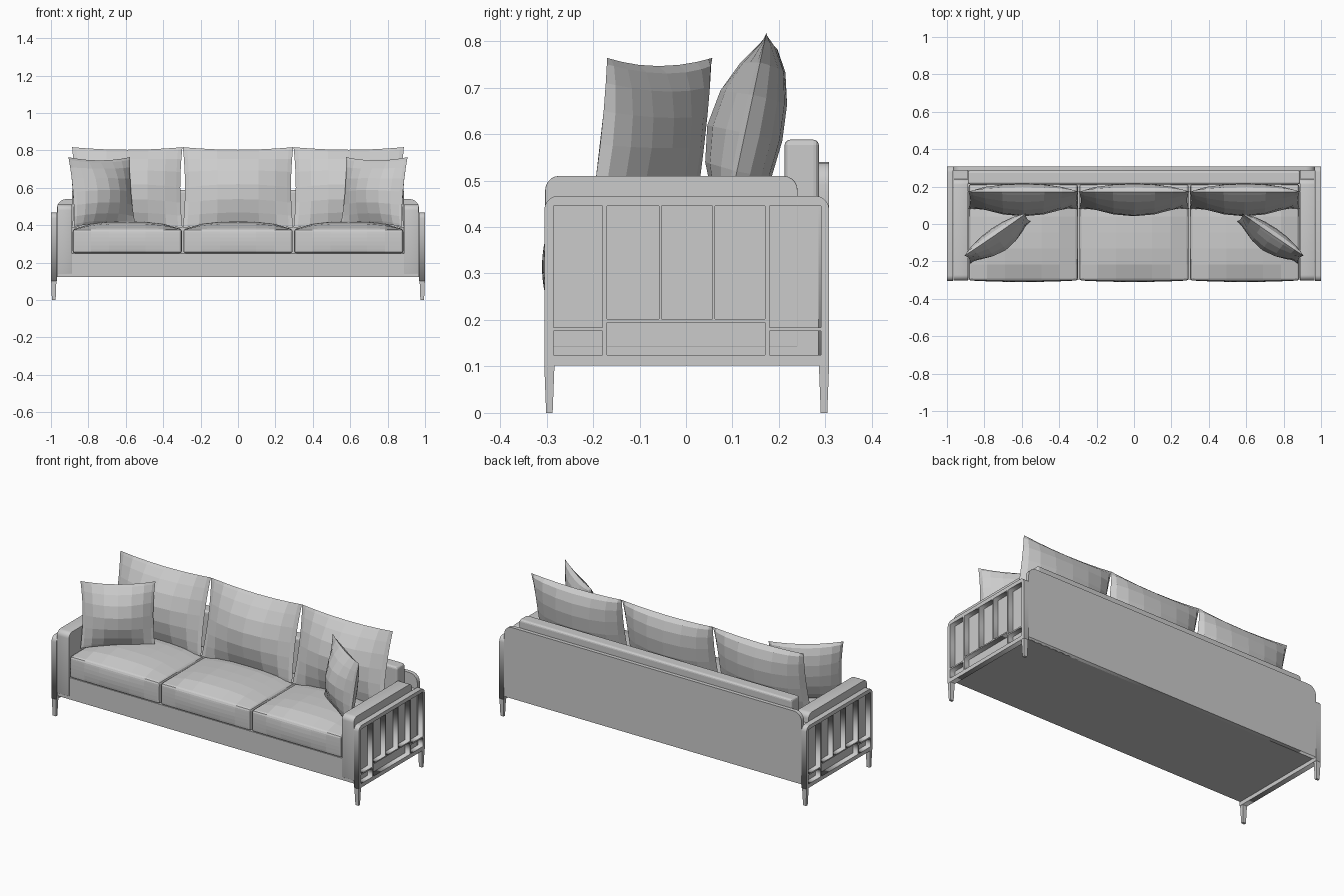
import bpy, bmesh, math
from mathutils import Matrix, Vector

cube = bpy.data.objects.get("Cube")
if cube:
    bpy.data.objects.remove(cube, do_unlink=True)

grey = bpy.data.materials.new("grey_fabric")
grey.use_nodes = True
grey.diffuse_color = (0.6, 0.6, 0.6, 1)
grey.node_tree.nodes["Principled BSDF"].inputs["Base Color"].default_value = (0.6, 0.6, 0.6, 1)

SIDE = Matrix(((0, 0, 1, 0), (1, 0, 0, 0), (0, 1, 0, 0), (0, 0, 0, 1)))   # sheet in y-z
BACK = Matrix(((1, 0, 0, 0), (0, 0, -1, 0), (0, 1, 0, 0), (0, 0, 0, 1)))  # sheet in x-z


def add(name, mesh):
    ob = bpy.data.objects.new(name, mesh)
    bpy.context.collection.objects.link(ob)
    mesh.materials.clear()
    mesh.materials.append(grey)
    return ob


def from_bmesh(name, bm):
    bmesh.ops.recalc_face_normals(bm, faces=bm.faces)
    mesh = bpy.data.meshes.new(name)
    bm.to_mesh(mesh)
    bm.free()
    return add(name, mesh)


def box(name, x, y, z, bevel=0.0):
    bm = bmesh.new()
    bmesh.ops.create_cube(bm, size=1)
    for v in bm.verts:
        v.co = [(a + b) / 2 + c * (b - a) for (a, b), c in zip((x, y, z), v.co)]
    ob = from_bmesh(name, bm)
    if bevel:
        mod = ob.modifiers.new("soft_edges", "BEVEL")
        mod.width, mod.segments = bevel, 3
    return ob


def rounded_top(a, b, low, high, r, steps=5):
    """Rectangle whose two upper corners are rounded."""
    pts = [(a, low), (b, low)]
    for cx, start in ((b - r, 0), (a + r, 90)):
        for i in range(steps + 1):
            t = math.radians(start + 90 * i / steps)
            pts.append((cx + r * math.cos(t), high - r + r * math.sin(t)))
    return pts


def rect(a, b, low, high):
    return [(a, low), (b, low), (b, high), (a, high)]


def plate(name, loops, matrix, lo, hi, bevel=0.0):
    """Flat sheet with holes, given thickness from lo to hi along its normal."""
    curve = bpy.data.curves.new(name, "CURVE")
    curve.dimensions, curve.fill_mode = "2D", "BOTH"
    curve.extrude = (hi - lo) / 2
    for pts in loops:
        spline = curve.splines.new("POLY")
        spline.points.add(len(pts) - 1)
        for p, (a, b) in zip(spline.points, pts):
            p.co = (a, b, 0, 1)
        spline.use_cyclic_u = True
    temp = bpy.data.objects.new(name, curve)
    mesh = bpy.data.meshes.new_from_object(temp)
    bpy.data.objects.remove(temp)
    bm = bmesh.new()
    bm.from_mesh(mesh)
    bmesh.ops.remove_doubles(bm, verts=bm.verts, dist=0.0001)
    bm.transform(matrix @ Matrix.Translation((0, 0, (lo + hi) / 2)))
    ob = from_bmesh(name, bm)
    if bevel:
        mod = ob.modifiers.new("soft_edges", "BEVEL")
        mod.width, mod.segments, mod.limit_method = bevel, 2, "ANGLE"
    return ob


def cushion(name, centre, hw, hh, front, back, tilt, yaw=0.0, pinch=0.06, n=8):
    """Knife-edge pillow with pulled-out corners and a fuller back."""
    bm = bmesh.new()
    ticks = [math.sin(math.pi / 2 * (2 * i / n - 1)) for i in range(n + 1)]
    for depth, power in ((-front, 1.0), (back, 0.5)):
        rows = []
        for w in ticks:
            row = []
            for u in ticks:
                full = max(0, (1 - u * u) * (1 - w * w)) ** power
                row.append(bm.verts.new((hw * u * (1 - pinch * (1 - w * w)), depth * full,
                                         hh * w * (1 - pinch * 1.6 * (1 - u * u)))))
            rows.append(row)
        for i in range(n):
            for j in range(n):
                bm.faces.new((rows[i][j], rows[i][j + 1], rows[i + 1][j + 1], rows[i + 1][j]))
    bmesh.ops.remove_doubles(bm, verts=bm.verts, dist=0.0005)
    bm.transform(Matrix.Translation(centre) @ Matrix.Rotation(math.radians(yaw), 4, "Z")
                 @ Matrix.Rotation(math.radians(-tilt), 4, "X"))
    return from_bmesh(name, bm)


def seat(name, cx, hw, y0, y1, z0, z1, crown):
    """Boxy cushion with a crowned top and slightly bulging front."""
    bm = bmesh.new()
    bmesh.ops.create_cube(bm, size=2)
    bmesh.ops.subdivide_edges(bm, edges=bm.edges, cuts=5, use_grid_fill=True)
    for v in bm.verts:
        u, d, h = v.co
        z = z0 + (z1 - z0) * (h + 1) / 2
        if h > 0.99:
            z += crown * (1 - abs(u) ** 3) * (1 - abs(d) ** 3)
        y = (y0 + y1) / 2 + d * (y1 - y0) / 2
        if d < -0.99:
            y -= 0.008 * (1 - u * u) * (1 - h * h)
        v.co = (cx + hw * u, y, z)
    ob = from_bmesh(name, bm)
    mod = ob.modifiers.new("soft_edges", "BEVEL")
    mod.width, mod.segments, mod.limit_method = 0.012, 2, "ANGLE"
    mod.angle_limit = math.radians(50)


# Base and back
box("base", (-0.965, 0.965), (-0.298, 0.29), (0.122, 0.25))
plate("back_panel", [rounded_top(-0.968, 0.968, 0.122, 0.54, 0.05)], BACK, -0.308, -0.285)
box("back_rest", (-0.888, 0.888), (0.212, 0.286), (0.24, 0.588), 0.012)

# Lattice openings in the side frames
openings = [rect(-0.17, 0.17, 0.125, 0.195)]
for a, b in ((-0.285, -0.18), (0.18, 0.29)):
    openings += [rect(a, b, 0.125, 0.176), rect(a, b, 0.184, 0.445)]
for a, b in ((-0.17, -0.058), (-0.053, 0.057), (0.062, 0.17)):
    openings.append(rect(a, b, 0.202, 0.445))

for side, s in (("left", 1), ("right", -1)):
    # Arm, its core and the lattice frame
    def span(a, b):
        return (a, b) if s > 0 else (-b, -a)
    plate(side + "_arm", [rounded_top(-0.303, 0.24, 0.142, 0.51, 0.03)], SIDE, *span(0.888, 0.966), 0.01)
    box(side + "_arm_core", span(0.89, 0.965), (-0.28, 0.29), (0.13, 0.455))
    plate(side + "_frame", [rounded_top(-0.305, 0.308, 0.102, 0.467, 0.03)] + openings,
          SIDE, *span(0.968, 1.0))
    # Tapered legs
    for end, y in (("front", -0.294), ("back", 0.297)):
        bm = bmesh.new()
        bmesh.ops.create_cube(bm, size=2)
        for v in bm.verts:
            r = 0.011 if v.co.z > 0 else 0.007
            v.co = (s * 0.985 + v.co.x * (r + 0.003), y + v.co.y * r, 0.052 * (v.co.z + 1))
        from_bmesh(f"{side}_{end}_leg", bm)
    # Throw pillow angled into the corner
    cushion(side + "_throw_pillow", Vector((s * 0.727, -0.078, 0.578)), 0.2, 0.188,
            0.075, 0.06, 8, -s * 34.5)

# Seat and back cushions
for side, i in (("right", -1), ("middle", 0), ("left", 1)):
    seat(side + "_seat_cushion", i * 0.592, 0.292, -0.302, 0.212, 0.25, 0.378, 0.042)
    cushion(side + "_back_cushion", Vector((i * 0.592, 0.127, 0.602)), 0.295, 0.22,
            0.083, 0.082, 12, 0, 0.04)
